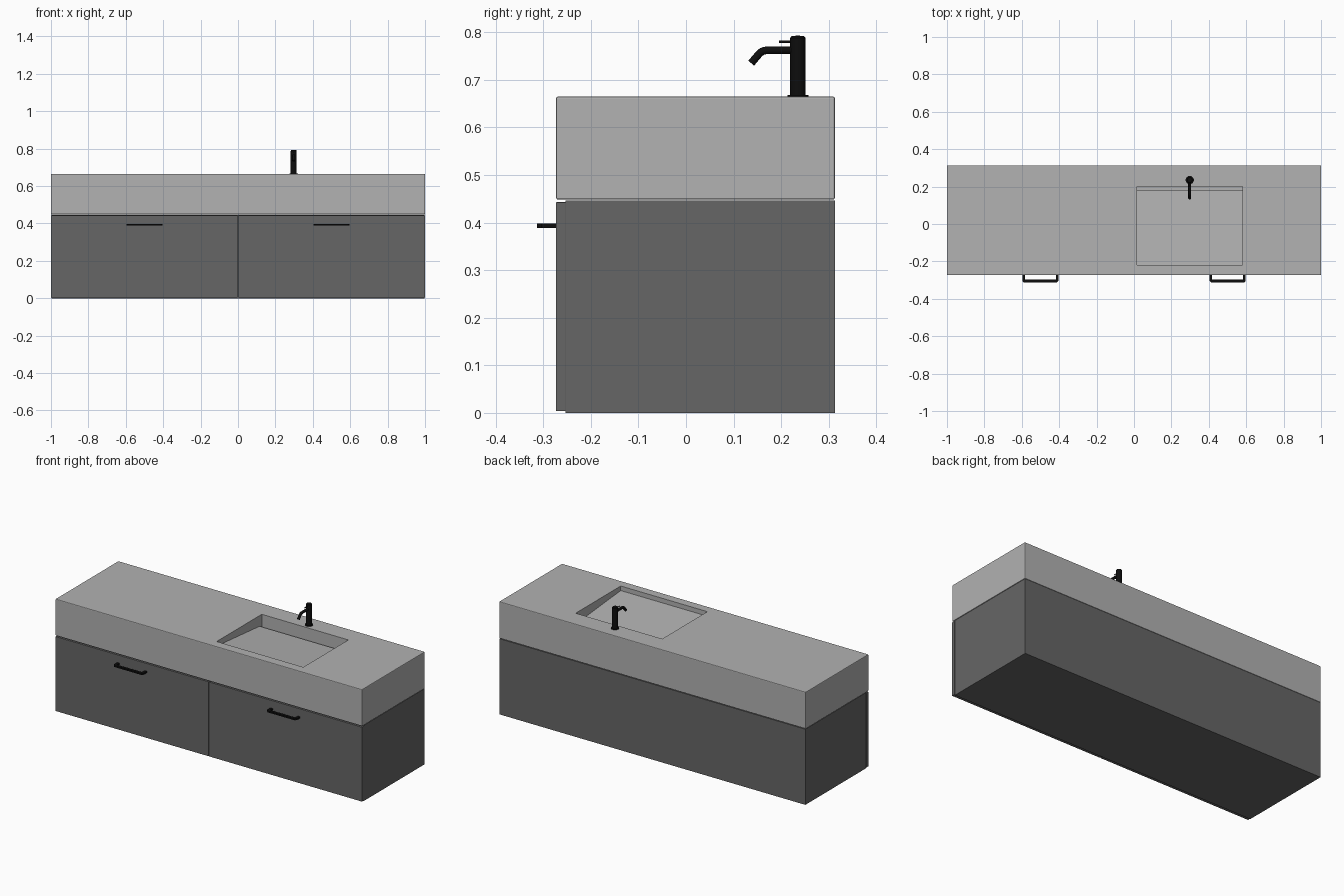
import bpy, bmesh, math
from mathutils import Vector

if "Cube" in bpy.data.objects:
    bpy.data.objects.remove(bpy.data.objects["Cube"], do_unlink=True)


def material(name, value):
    m = bpy.data.materials.new(name)
    m.use_nodes = True
    colour = (value, value, value, 1)
    m.diffuse_color = colour
    m.node_tree.nodes["Principled BSDF"].inputs["Base Color"].default_value = colour
    return m


STONE = material("light grey stone", 0.445)
PANEL = material("dark grey panel", 0.133)
BLACK = material("matt black metal", 0.004)


def finish(name, bm, mat):
    bmesh.ops.recalc_face_normals(bm, faces=bm.faces)
    mesh = bpy.data.meshes.new(name)
    bm.to_mesh(mesh)
    bm.free()
    mesh.materials.append(mat)
    ob = bpy.data.objects.new(name, mesh)
    bpy.context.collection.objects.link(ob)
    return ob


def activate(ob):
    bpy.ops.object.select_all(action="DESELECT")
    ob.select_set(True)
    bpy.context.view_layer.objects.active = ob


def smooth(ob):
    activate(ob)
    bpy.ops.object.shade_smooth_by_angle(angle=math.radians(35))


def box(name, lo, hi, mat, bevel=0):
    lo, hi = Vector(lo), Vector(hi)
    bm = bmesh.new()
    bmesh.ops.create_cube(bm, size=1)
    for v in bm.verts:
        v.co = Vector(a * b for a, b in zip(v.co, hi - lo)) + (lo + hi) / 2
    if bevel:
        bmesh.ops.bevel(bm, geom=bm.edges[:], offset=bevel, segments=2,
                        profile=0.5, affect="EDGES")
    return finish(name, bm, mat)


def prism(name, profile, x0, x1, mat):
    """Extrude a closed y-z profile along x."""
    bm = bmesh.new()
    face = bm.faces.new([bm.verts.new((x0, y, z)) for y, z in profile])
    out = bmesh.ops.extrude_face_region(bm, geom=[face])
    moved = [g for g in out["geom"] if isinstance(g, bmesh.types.BMVert)]
    bmesh.ops.translate(bm, verts=moved, vec=(x1 - x0, 0, 0))
    return finish(name, bm, mat)


def lathe(name, profile, centre, mat, steps=32):
    """Spin a radius-height profile around a vertical axis."""
    bm = bmesh.new()
    verts = [bm.verts.new((centre[0] + r, centre[1], z)) for r, z in profile]
    edges = [bm.edges.new(pair) for pair in zip(verts, verts[1:])]
    bmesh.ops.spin(bm, geom=verts + edges, cent=(*centre, 0), axis=(0, 0, 1),
                   angle=math.tau, steps=steps)
    bmesh.ops.remove_doubles(bm, verts=bm.verts, dist=1e-5)
    ob = finish(name, bm, mat)
    smooth(ob)
    return ob


def tube(name, points, radius, mat):
    """Sweep a round section along a path of points."""
    curve = bpy.data.curves.new(name, "CURVE")
    curve.dimensions = "3D"
    curve.bevel_depth, curve.bevel_resolution = radius, 4
    curve.use_fill_caps = True
    spline = curve.splines.new("POLY")
    spline.points.add(len(points) - 1)
    for p, co in zip(spline.points, points):
        p.co = (*co, 1)
    curve.materials.append(mat)
    ob = bpy.data.objects.new(name, curve)
    bpy.context.collection.objects.link(ob)
    activate(ob)
    bpy.ops.object.convert(target="MESH")
    smooth(bpy.context.object)


# Cabinet body and the pair of drawer fronts
BACK, FRONT, COUNTER_Z, TOP = 0.313, -0.273, 0.448, 0.665
box("cabinet_body", (-0.998, -0.253, 0), (0.998, BACK, 0.446), PANEL)
for side, a, b in (("right", -1, -0.002), ("left", 0.002, 1)):
    box(side + "_drawer_front", (a, FRONT, 0.004), (b, -0.2532, 0.443), PANEL, 0.001)

# Countertop with a sloped basin that ends in a drain slot
counter = box("countertop", (-1, FRONT, COUNTER_Z), (1, BACK, TOP), STONE, 0.004)
basin = prism("basin_cutter",
              [(-0.22, 0.75), (-0.22, 0.638), (0.18, 0.602), (0.18, 0.57),
               (0.2, 0.57), (0.2, 0.75)], 0.015, 0.58, STONE)
basin.hide_render = True
cut = counter.modifiers.new("basin", "BOOLEAN")
cut.operation, cut.object, cut.solver = "DIFFERENCE", basin, "EXACT"
activate(counter)
bpy.ops.object.modifier_apply(modifier=cut.name)
bpy.data.objects.remove(basin, do_unlink=True)

# Bow handles: a flat bar returned to the drawer at each end
for side, cx in (("right", -0.5), ("left", 0.5)):
    outline = [(-0.097, FRONT), (-0.097, -0.304), (-0.088, -0.313)]
    inner = [(-0.082, FRONT), (-0.082, -0.297)]
    half = outline + [(-x, y) for x, y in reversed(outline)]
    hole = [(-x, y) for x, y in inner] + list(reversed(inner))
    bm = bmesh.new()
    face = bm.faces.new([bm.verts.new((cx + x, y, 0.389)) for x, y in half + hole])
    out = bmesh.ops.extrude_face_region(bm, geom=[face])
    bmesh.ops.translate(bm, vec=(0, 0, 0.009),
                        verts=[g for g in out["geom"] if isinstance(g, bmesh.types.BMVert)])
    finish(side + "_handle", bm, BLACK)

# Tap: base plate, column with rounded top, bent spout and thin lever
TAP = (0.298, 0.235)
lathe("tap_base", [(0, TOP), (0.022, TOP), (0.022, 0.668), (0, 0.668)], TAP, BLACK)
lathe("tap_column", [(0, TOP), (0.016, TOP), (0.016, 0.788), (0.013, 0.792), (0, 0.793)],
      TAP, BLACK)
path = [(0.235, 0.762), (0.17, 0.762)]
path += [(0.17 - 0.022 * math.sin(t), 0.74 + 0.022 * math.cos(t))
         for t in (math.radians(d) for d in (15, 30, 45, 55))]
path.append((0.137, 0.735))
tube("tap_spout", [(TAP[0], y, z) for y, z in path], 0.008, BLACK)
tube("tap_lever", [(TAP[0], 0.235, 0.78), (TAP[0], 0.195, 0.78)], 0.0025, BLACK)
